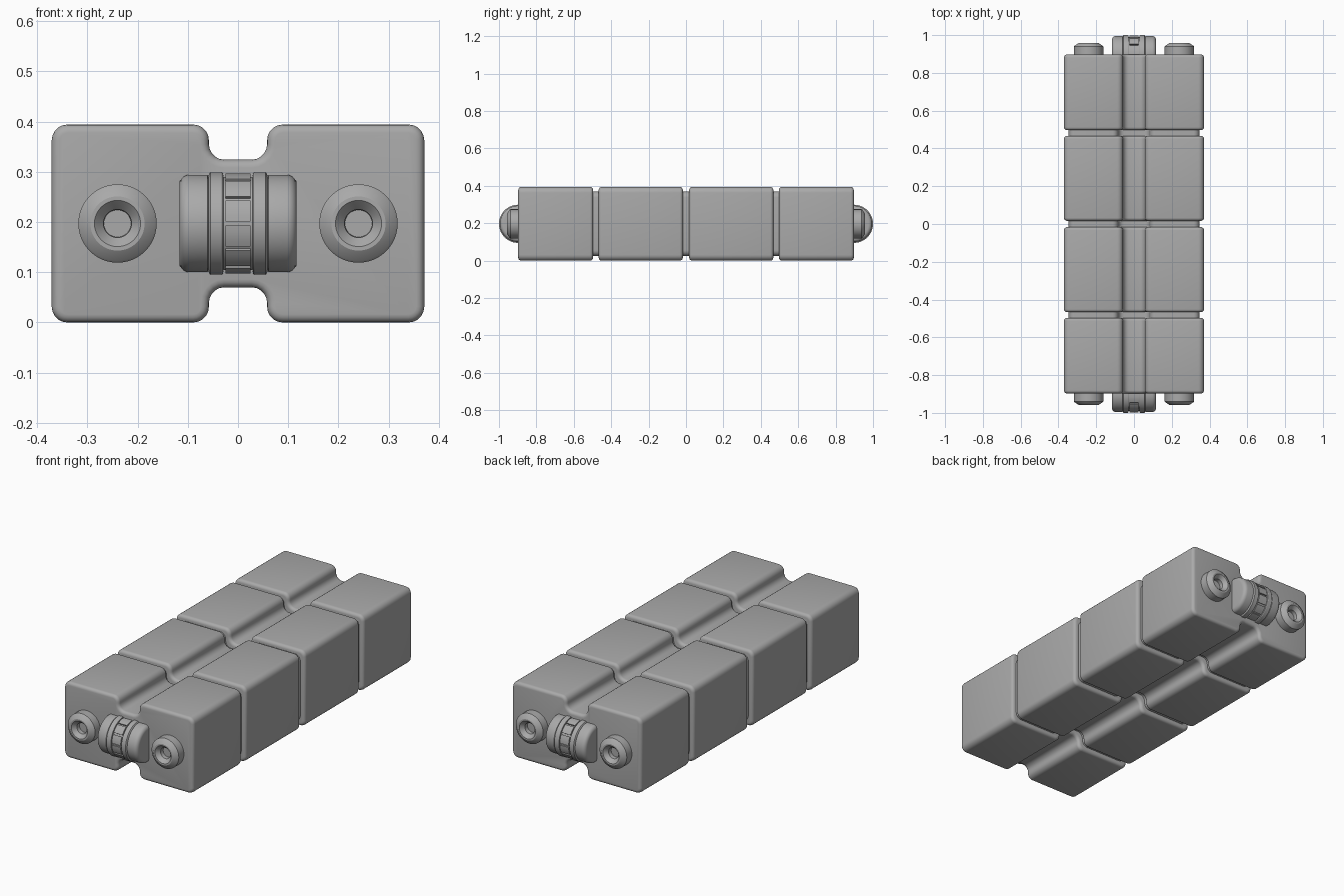
import bpy, bmesh, math
from mathutils import Matrix, Vector

cube = bpy.data.objects.get("Cube")
if cube:
    bpy.data.objects.remove(cube, do_unlink=True)

MID = 0.197  # height of the centre line
grey = bpy.data.materials.new("plain grey")
grey.use_nodes = True
grey.diffuse_color = (0.4, 0.4, 0.4, 1)
grey.node_tree.nodes["Principled BSDF"].inputs["Base Color"].default_value = (0.4, 0.4, 0.4, 1)


def finish(bm, name):
    bmesh.ops.recalc_face_normals(bm, faces=bm.faces)
    mesh = bpy.data.meshes.new(name)
    bm.to_mesh(mesh)
    bm.free()
    obj = bpy.data.objects.new(name, mesh)
    bpy.context.collection.objects.link(obj)
    mesh.materials.append(grey)
    bpy.ops.object.select_all(action='DESELECT')
    obj.select_set(True)
    bpy.context.view_layer.objects.active = obj
    bpy.ops.object.shade_smooth_by_angle(angle=math.radians(32))
    return obj


# Two square columns joined by a neck, extruded along y with rounded edges
def block(name, y0, y1, inset=0.0, end_round=0.0):
    w, n, h, k = 0.371 - inset, 0.058 + inset, MID - inset, 0.127 - inset
    quarter = [(w, h), (n, h), (n, k)]
    right = quarter + [(x, -z) for x, z in reversed(quarter)]
    outline = quarter + [(-x, z) for x, z in reversed(quarter)]
    outline += [(-x, -z) for x, z in quarter] + right[3:]
    bm = bmesh.new()
    face = bm.faces.new([bm.verts.new((x, y0, z + MID)) for x, z in outline])
    new = bmesh.ops.extrude_face_region(bm, geom=[face])["geom"]
    bmesh.ops.translate(bm, vec=(0, y1 - y0, 0),
                        verts=[v for v in new if isinstance(v, bmesh.types.BMVert)])
    bmesh.ops.recalc_face_normals(bm, faces=bm.faces)
    along = [e for e in bm.edges if abs(e.verts[0].co.y - e.verts[1].co.y) > 0.01]
    bmesh.ops.bevel(bm, geom=along, offset=0.031, segments=5, profile=0.5, affect='EDGES')
    if end_round:
        rims = [e for e in bm.edges if any(len(f.verts) > 8 for f in e.link_faces)]
        bmesh.ops.bevel(bm, geom=rims, offset=end_round, segments=4, profile=0.5, affect='EDGES')
    return finish(bm, name)


# Turned part: (radius, height) pairs spun about z, then placed by a matrix
def lathe(name, profile, matrix, steps=48):
    bm = bmesh.new()
    verts = [bm.verts.new((r, 0, z)) for r, z in profile]
    edges = [bm.edges.new(pair) for pair in zip(verts, verts[1:])]
    bmesh.ops.spin(bm, geom=verts + edges, cent=(0, 0, 0), axis=(0, 0, 1),
                   angle=math.tau, steps=steps)
    bmesh.ops.remove_doubles(bm, verts=bm.verts, dist=0.0001)
    bm.transform(matrix)
    return finish(bm, name)


# Raised grips around the thumb wheel
def grips(name, centre):
    bm = bmesh.new()
    half = math.radians(12.5)
    for i in range(12):
        mid = math.radians(15 + 30 * i)
        angles = [mid + half * t / 2 for t in range(-2, 3)]
        ring = [(0.1 * math.cos(a), 0.1 * math.sin(a)) for a in angles]
        ring += [(0.08 * math.cos(a), 0.08 * math.sin(a)) for a in reversed(angles)]
        face = bm.faces.new([bm.verts.new((-0.025, y, z)) for y, z in ring])
        new = bmesh.ops.extrude_face_region(bm, geom=[face])["geom"]
        bmesh.ops.translate(bm, vec=(0.05, 0, 0),
                            verts=[v for v in new if isinstance(v, bmesh.types.BMVert)])
    bm.transform(Matrix.Translation(centre))
    return finish(bm, name)


# Body: an inner core showing in the gaps between four blocks
block("inner_core", -0.88, 0.88, inset=0.025)
for end, s in (("front", -1), ("back", 1)):
    for part, a, b in (("end_block", 0.497, 0.897), ("middle_block", 0.017, 0.467)):
        block(f"{end}_{part}", min(s * a, s * b), max(s * a, s * b), end_round=0.016)

# Half outline of the wheel, from the outer cap to the central slot
corner = [(0.077 + 0.02 * math.sin(math.radians(t)), 0.097 + 0.02 * math.cos(math.radians(t)))
          for t in range(0, 91, 18)]
half_wheel = [(0, 0.117)] + corner + [
    (0.097, 0.061), (0.094, 0.059), (0.098, 0.058), (0.102, 0.055),
    (0.102, 0.033), (0.1, 0.03), (0.093, 0.029)]
wheel_profile = half_wheel + [(r, -x) for r, x in reversed(half_wheel)]

# Hollow round socket with a chamfered rim and a stepped bore
socket_profile = [(0.078, -0.02), (0.078, 0.042), (0.074, 0.047), (0.054, 0.06),
                  (0.046, 0.06), (0.043, 0.057), (0.028, 0.04), (0.027, 0.02), (0, 0.02)]

for end, s in (("front", -1), ("back", 1)):
    centre = Vector((0, s * 0.898, MID))
    lathe(f"{end}_wheel", wheel_profile,
          Matrix.Translation(centre) @ Matrix.Rotation(math.pi / 2, 4, 'Y'), 64)
    grips(f"{end}_wheel_grips", centre)
    for side, x in (("left", 0.24), ("right", -0.24)):
        turn = Matrix.Rotation(-s * math.pi / 2, 4, 'X')
        lathe(f"{end}_{side}_socket", socket_profile,
              Matrix.Translation((x, s * 0.897, MID)) @ turn)
